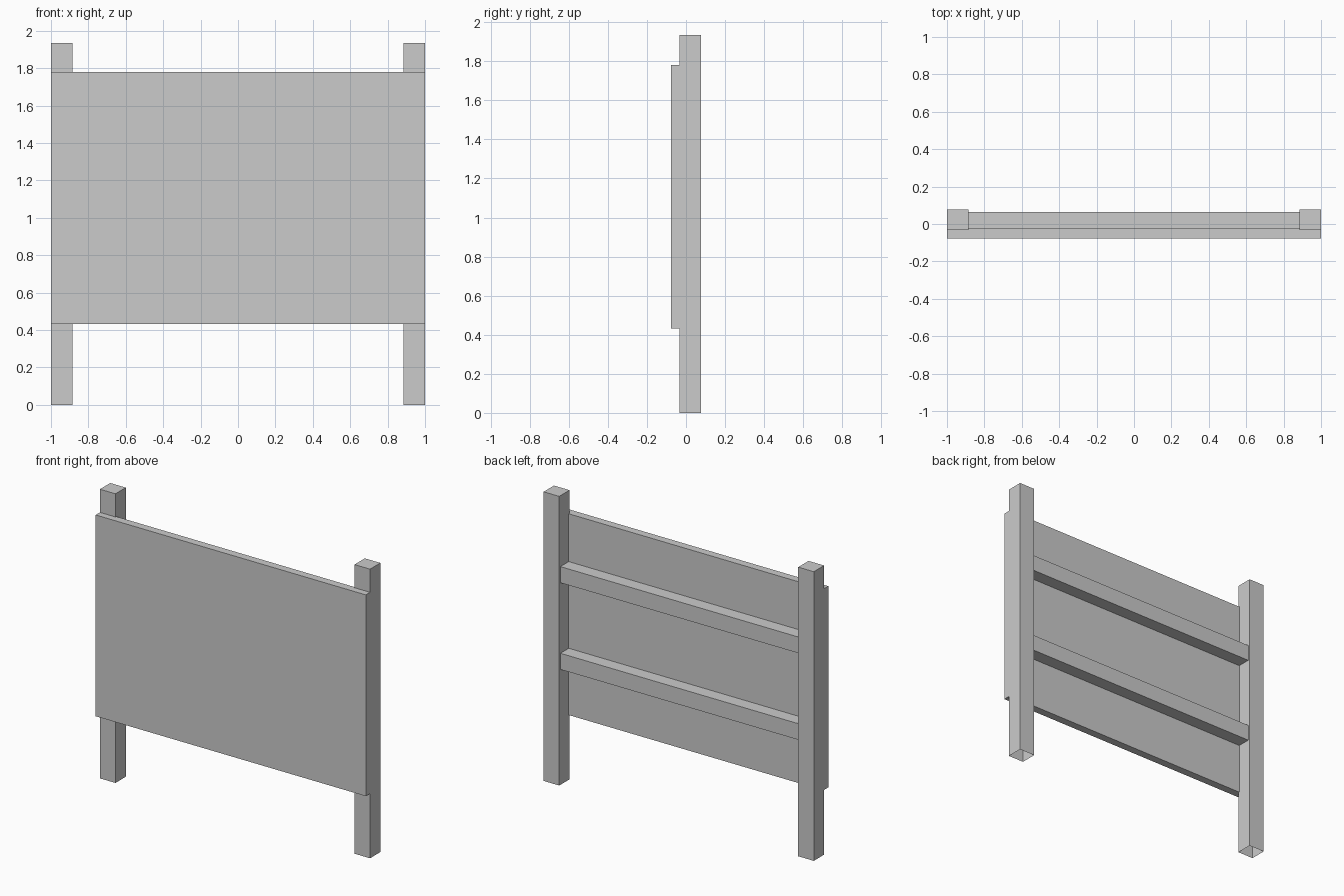
import bpy
import bmesh
from mathutils import Vector

if "Cube" in bpy.data.objects:
    bpy.data.objects.remove(bpy.data.objects["Cube"])


def box(name, lo, hi, open_bottom=False):
    """Axis-aligned box between two corners, optionally without its bottom face."""
    lo, hi = Vector(lo), Vector(hi)
    bm = bmesh.new()
    bmesh.ops.create_cube(bm, size=1)
    for v in bm.verts:
        v.co = (lo + hi) / 2 + v.co * (hi - lo)
    if open_bottom:
        bottom = [f for f in bm.faces if f.normal.z < -0.5]
        bmesh.ops.delete(bm, geom=bottom, context='FACES_ONLY')
    mesh = bpy.data.meshes.new(name)
    bm.to_mesh(mesh)
    bm.free()
    obj = bpy.data.objects.new(name, mesh)
    bpy.context.collection.objects.link(obj)
    return obj


POST_W = 0.115

# Two upright posts, open underneath
box("left_post", (-1, -0.032, 0), (-1 + POST_W, 0.077, 1.935), True)
box("right_post", (1 - POST_W, -0.032, 0), (1, 0.077, 1.935), True)

# Sign board across the front of the posts
box("board", (-1, -0.077, 0.433), (1, -0.024, 1.78))

# Two rails between the posts, behind the board
inner = 1 - POST_W
for name, z in (("lower_rail", 0.772), ("upper_rail", 1.352)):
    box(name, (-inner, -0.026, z), (inner, 0.064, z + 0.108))
